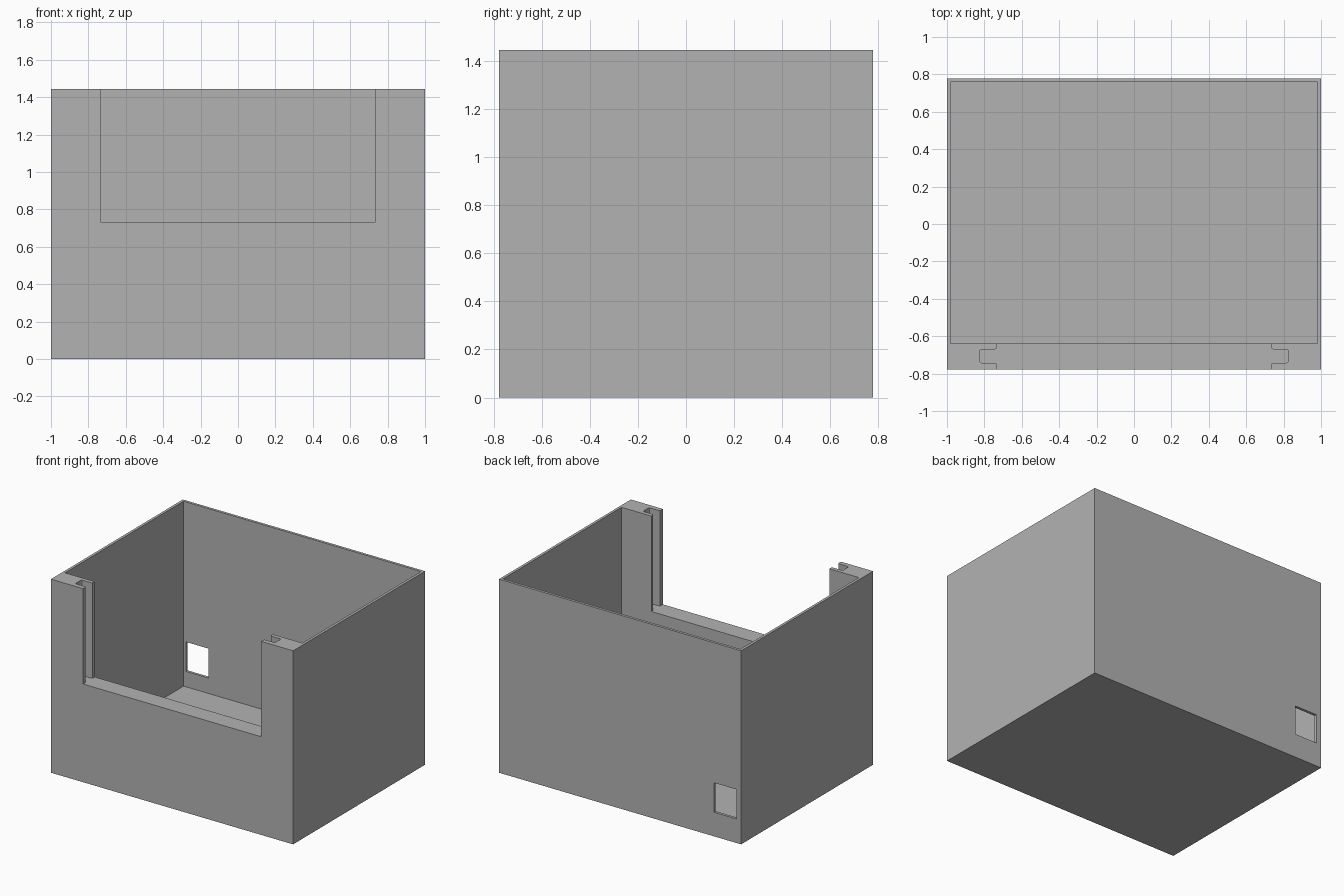
import bpy
import bmesh

cube = bpy.data.objects.get("Cube")
if cube:
    bpy.data.objects.remove(cube, do_unlink=True)

HALF_X, HALF_Y, HEIGHT = 1.0, 0.778, 1.445
WALL, FLOOR = 0.02, 0.065
FRONT_INNER = -0.64      # inner face of the thick front wall
SILL = 0.733             # bottom of the front opening
TOP = HEIGHT + 0.2       # cutters overshoot the rim

grey = bpy.data.materials.new("plain grey")
grey.use_nodes = True
colour = (0.45, 0.45, 0.45, 1.0)
grey.diffuse_color = colour
grey.node_tree.nodes["Principled BSDF"].inputs["Base Color"].default_value = colour


def prism(name, outline, z0, z1, rounded=()):
    """Extrude a plan outline upward; round the corners listed by index."""
    bm = bmesh.new()
    base = [bm.verts.new((x, y, z0)) for x, y in outline]
    face = bm.faces.new(base)
    if rounded:
        bmesh.ops.bevel(bm, geom=[base[i] for i in rounded], offset=0.01,
                        segments=3, profile=0.5, affect='VERTICES')
        face = max(bm.faces, key=lambda f: f.calc_area())
    ext = bmesh.ops.extrude_face_region(bm, geom=[face])
    for v in ext["geom"]:
        if isinstance(v, bmesh.types.BMVert):
            v.co.z = z1
    bmesh.ops.recalc_face_normals(bm, faces=bm.faces[:])
    mesh = bpy.data.meshes.new(name)
    bm.to_mesh(mesh)
    bm.free()
    obj = bpy.data.objects.new(name, mesh)
    bpy.context.collection.objects.link(obj)
    mesh.materials.append(grey)
    return obj


def box(name, x0, x1, y0, y1, z0, z1):
    return prism(name, [(x0, y0), (x1, y0), (x1, y1), (x0, y1)], z0, z1)


# Solid block that becomes the open box
body = box("open_box", -HALF_X, HALF_X, -HALF_Y, HALF_Y, 0, HEIGHT)

# Main cavity and the small port in the back wall
cavity = box("cavity_cutter", -HALF_X + WALL, HALF_X - WALL,
             FRONT_INNER, HALF_Y - WALL, FLOOR, TOP)
port = box("port_cutter", -0.96, -0.775, HALF_Y - 0.1, HALF_Y + 0.1, 0.18, 0.40)

# Front opening with a panel groove in each jamb
JAMB, GROOVE = 0.735, 0.825
G0, G1 = -0.742, -0.67
half = [(JAMB, -HALF_Y - 0.1), (JAMB, G0), (GROOVE, G0),
        (GROOVE, G1), (JAMB, G1), (JAMB, FRONT_INNER + 0.1)]
outline = half + [(-x, y) for x, y in reversed(half)]
opening = prism("opening_cutter", outline, SILL, TOP,
                rounded=(1, 2, 3, 4, 7, 8, 9, 10))

# Carve the block
for cutter in (cavity, port, opening):
    cutter.hide_render = True
    mod = body.modifiers.new(cutter.name, 'BOOLEAN')
    mod.operation = 'DIFFERENCE'
    mod.solver = 'EXACT'
    mod.object = cutter

bpy.context.view_layer.objects.active = body
body.select_set(True)
for mod in list(body.modifiers):
    bpy.ops.object.modifier_apply(modifier=mod.name)
for cutter in (cavity, port, opening):
    bpy.data.objects.remove(cutter, do_unlink=True)
bpy.ops.object.shade_smooth_by_angle()
